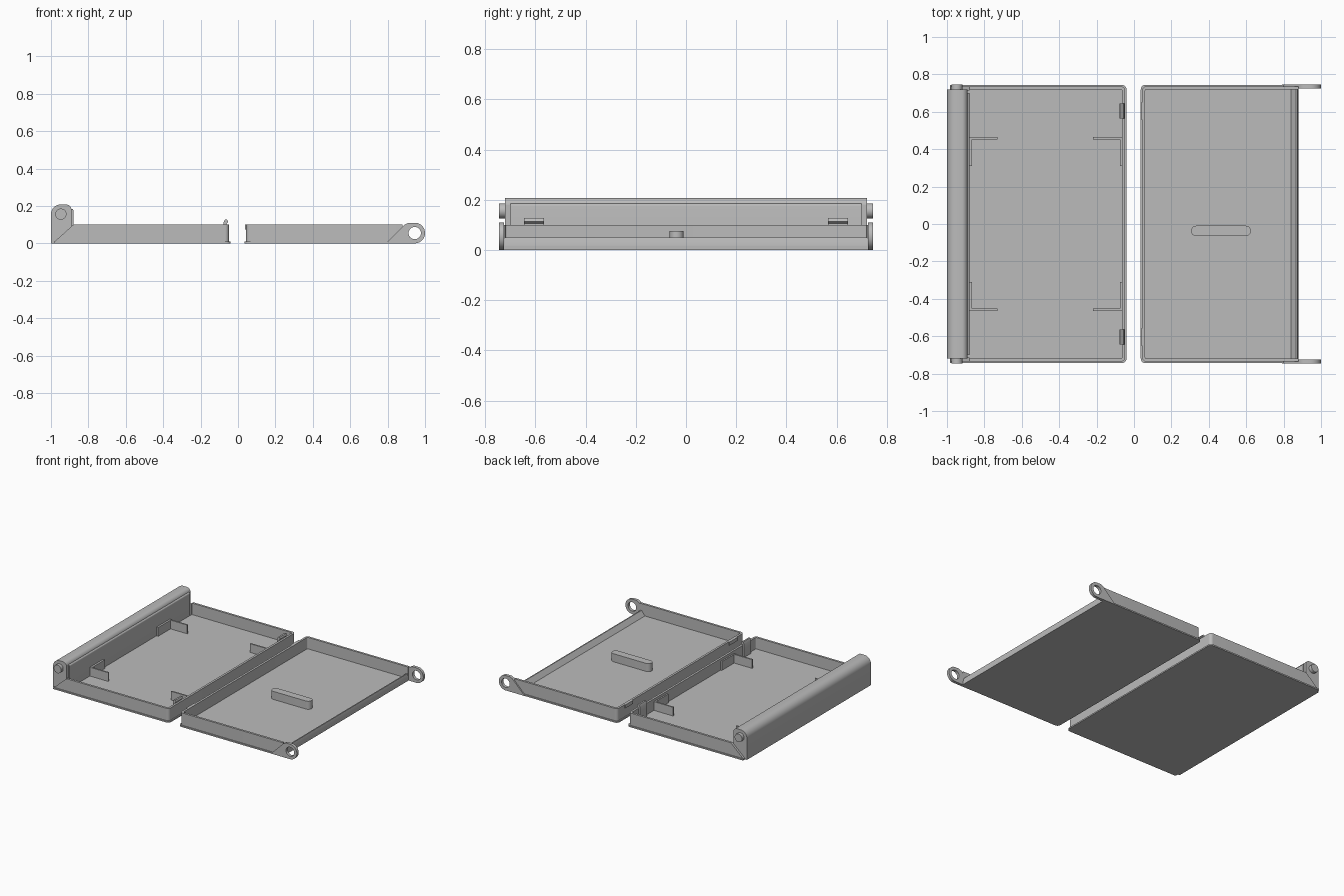
import bpy
from math import sin, cos, pi, radians
from mathutils import Matrix, Vector

cube = bpy.data.objects.get("Cube")
if cube:
    bpy.data.objects.remove(cube, do_unlink=True)

grey = bpy.data.materials.new("plain grey")
grey.use_nodes = True
COLOUR = (0.5, 0.5, 0.5, 1)
grey.diffuse_color = COLOUR
grey.node_tree.nodes["Principled BSDF"].inputs["Base Color"].default_value = COLOUR


def arc(cx, cy, r, start, end, n=8):
    """Points on an arc, angles in degrees."""
    return [(cx + r * cos(radians(start + (end - start) * i / n)),
             cy + r * sin(radians(start + (end - start) * i / n))) for i in range(n + 1)]


def circle(cx, cy, r, n=32):
    return arc(cx, cy, r, 0, 360, n)[:-1]


def box(x0, x1, y0, y1):
    return [(x0, y0), (x1, y0), (x1, y1), (x0, y1)]


def prism(name, loops, low, high, axis="Z"):
    """Extrude filled outlines (inner loops become holes) along Z or Y."""
    curve = bpy.data.curves.new(name, "CURVE")
    curve.dimensions = "2D"
    curve.fill_mode = "BOTH"
    curve.extrude = (high - low) / 2
    for loop in loops:
        spline = curve.splines.new("POLY")
        spline.points.add(len(loop) - 1)
        for point, (u, v) in zip(spline.points, loop):
            point.co = (u, v, 0, 1)
        spline.use_cyclic_u = True
    obj = bpy.data.objects.new(name, curve)
    bpy.context.collection.objects.link(obj)
    mid = (low + high) / 2
    if axis == "Z":
        obj.matrix_world = Matrix.Translation(Vector((0, 0, mid)))
    else:
        obj.matrix_world = Matrix.Translation(Vector((0, mid, 0))) @ Matrix.Rotation(pi / 2, 4, "X")
    bpy.ops.object.select_all(action="DESELECT")
    obj.select_set(True)
    bpy.context.view_layer.objects.active = obj
    bpy.ops.object.convert(target="MESH")
    obj = bpy.context.object
    obj.data.materials.clear()
    obj.data.materials.append(grey)
    bpy.ops.object.shade_smooth_by_angle(angle=radians(30))
    return obj


def tray_outline(side, near, far, half, r):
    """Plan of a tray with rounded corners at the near end only."""
    pts = [(far, -half)] + [(far, half)]
    pts += arc(near + r, half - r, r, 90, 180)
    pts += arc(near + r, -half + r, r, 180, 270)
    return [(side * x, y) for x, y in pts]


def wall_outline(side, near, far):
    """U-shaped plan of the three tray walls."""
    outer = tray_outline(side, near, far, 0.736, 0.022)
    inner = tray_outline(side, near + 0.016, far, 0.72, 0.008)
    return outer[1:] + outer[:1] + inner[:1] + inner[:1:-1] + inner[1:2]


# Trays: thin flanged base, floor and three walls
for side, label, near, far in ((-1, "deep_tray", 0.04, 0.985), (1, "lid_tray", 0.036, 0.88)):
    prism(label + "_base", [tray_outline(side, near, far, 0.744, 0.025)], 0, 0.01)
    prism(label + "_floor", [tray_outline(side, near + 0.008, 0.88, 0.73, 0.02)], 0.008, 0.016)
    prism(label + "_walls", [wall_outline(side, near + 0.008, 0.88)], 0.008, 0.1)

# Hinge bar with rounded top and inner ridge
bar = [(-1, 0), (-0.89, 0), (-0.89, 0.18)]
bar += arc(-0.92, 0.178, 0.03, 0, 90) + arc(-0.948, 0.156, 0.052, 90, 180)
prism("hinge_bar", [bar], -0.72, 0.72, "Y")
ridge = [(-0.9, 0.01), (-0.88, 0.01)] + arc(-0.89, 0.175, 0.01, 0, 90, 4) + [(-0.9, 0.185)]
prism("hinge_ridge", [ridge], -0.7, 0.7, "Y")

# Low sloped lip at the open end of the lid
prism("lid_lip", [[(0.835, 0.012), (0.88, 0.005), (0.88, 0.025), (0.873, 0.05), (0.865, 0.05)]],
      -0.722, 0.722, "Y")

for s in (-1, 1):
    def span(a, b):
        return sorted((s * a, s * b))

    # Sloped wall ends beside the hinge bar, and hinge pins
    prism("wall_end", [[(-0.98, 0.01), (-0.88, 0.01), (-0.88, 0.1)]], *span(0.715, 0.736), "Y")
    prism("hinge_pin", [circle(-0.947, 0.156, 0.03)], *span(0.71, 0.745), "Y")

    # Hinge ears with round eyes
    ear = [(0.79, 0), (0.945, 0)] + arc(0.945, 0.055, 0.055, -90, 90, 20) + [(0.91, 0.11), (0.89, 0.1)]
    prism("hinge_ear", [ear, circle(0.945, 0.055, 0.033)], *span(0.724, 0.745), "Y")

    # Snap hooks and their catches
    hook = [(-0.078, 0.016), (-0.062, 0.016), (-0.062, 0.106), (-0.052, 0.114),
            (-0.058, 0.127), (-0.07, 0.127), (-0.078, 0.11)]
    prism("snap_hook", [hook], *span(0.565, 0.645), "Y")
    prism("snap_catch", [box(0.037, 0.058, *span(0.56, 0.65))], 0.075, 0.1)

    # Corner brackets inside the deep tray
    for wall_x, end_x in ((-0.88, -0.73), (-0.06, -0.22)):
        inward = 0.014 if end_x > wall_x else -0.014
        prism("bracket_long", [box(*sorted((wall_x, end_x)), *span(0.453, 0.464))], 0.012, 0.08)
        prism("bracket_short", [box(*sorted((wall_x, wall_x + inward)), *span(0.31, 0.464))], 0.012, 0.08)

# Raised rounded bar on the lid floor
pill = arc(0.597, -0.037, 0.028, -90, 90, 12) + arc(0.333, -0.037, 0.028, 90, 270, 12)
rib = prism("lid_rib", [pill], 0.012, 0.075)
bevel = rib.modifiers.new("soft edge", "BEVEL")
bevel.width = 0.006
bevel.segments = 2
